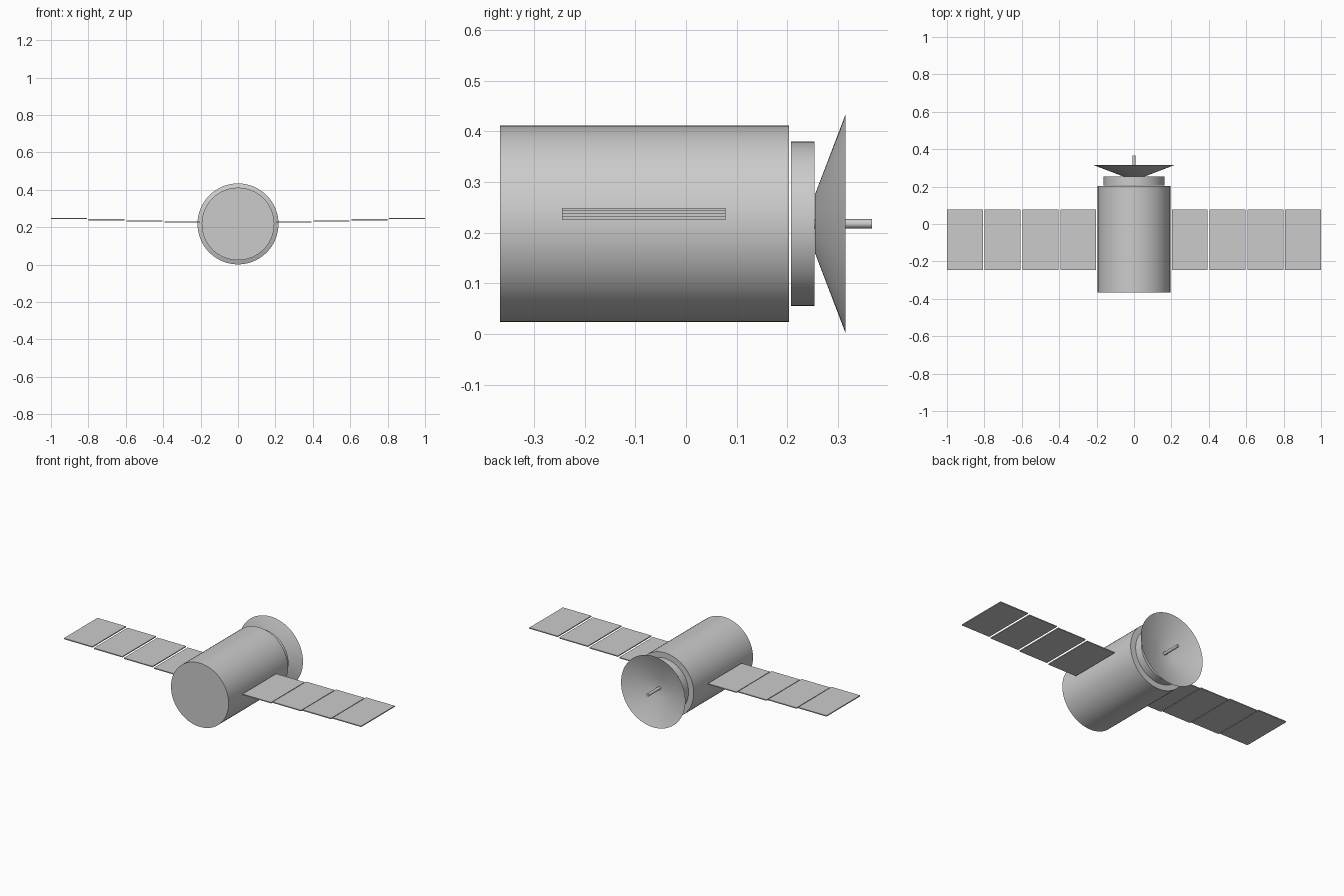
import bpy, bmesh, math
from mathutils import Matrix

if "Cube" in bpy.data.objects:
    bpy.data.objects.remove(bpy.data.objects["Cube"])

AXIS_Z = 0.2175
SEG = 64


def finish(name, bm):
    mesh = bpy.data.meshes.new(name)
    bmesh.ops.recalc_face_normals(bm, faces=bm.faces)
    bm.to_mesh(mesh)
    bm.free()
    ob = bpy.data.objects.new(name, mesh)
    bpy.context.collection.objects.link(ob)
    return ob


def smooth(ob):
    bpy.ops.object.select_all(action='DESELECT')
    bpy.context.view_layer.objects.active = ob
    ob.select_set(True)
    bpy.ops.object.shade_smooth_by_angle(angle=math.radians(30))


def lathe(name, profile, seg=SEG):
    """Revolve (radius, y) points around the craft's long axis."""
    bm = bmesh.new()
    pts = [bm.verts.new((r, y, AXIS_Z)) for r, y in profile]
    edges = [bm.edges.new(p) for p in zip(pts, pts[1:])]
    bmesh.ops.spin(bm, geom=pts + edges, cent=(0, 0, AXIS_Z), axis=(0, 1, 0),
                   angle=math.tau, steps=seg)
    bmesh.ops.remove_doubles(bm, verts=bm.verts, dist=1e-5)
    ob = finish(name, bm)
    smooth(ob)
    return ob


def drum(name, r, y0, y1, seg=SEG):
    return lathe(name, [(0, y0), (r, y0), (r, y1), (0, y1)], seg)


# main hull and the collar behind it
drum("hull", 0.194, -0.367, 0.203)
drum("rear_collar", 0.162, 0.207, 0.254)

# open dish with a flat centre, and its feed rod
lathe("dish", [(0, 0.2545), (0.058, 0.2545), (0.2165, 0.315)])
drum("feed_rod", 0.009, 0.254, 0.367, 24)

# solar panels, each one stepped slightly higher than the last
for side, label in ((-1, "left"), (1, "right")):
    for i in range(4):
        x1 = 1.0 - 0.202 * (3 - i)
        x0 = x1 - 0.192
        z = 0.228 + 0.006 * i
        bm = bmesh.new()
        place = Matrix.Translation((side * (x0 + x1) / 2, -0.0835, z))
        size = Matrix.Diagonal((x1 - x0, 0.323, 0.006, 1))
        bmesh.ops.create_cube(bm, size=1, matrix=place @ size)
        finish(f"solar_panel_{label}_{i + 1}", bm)
